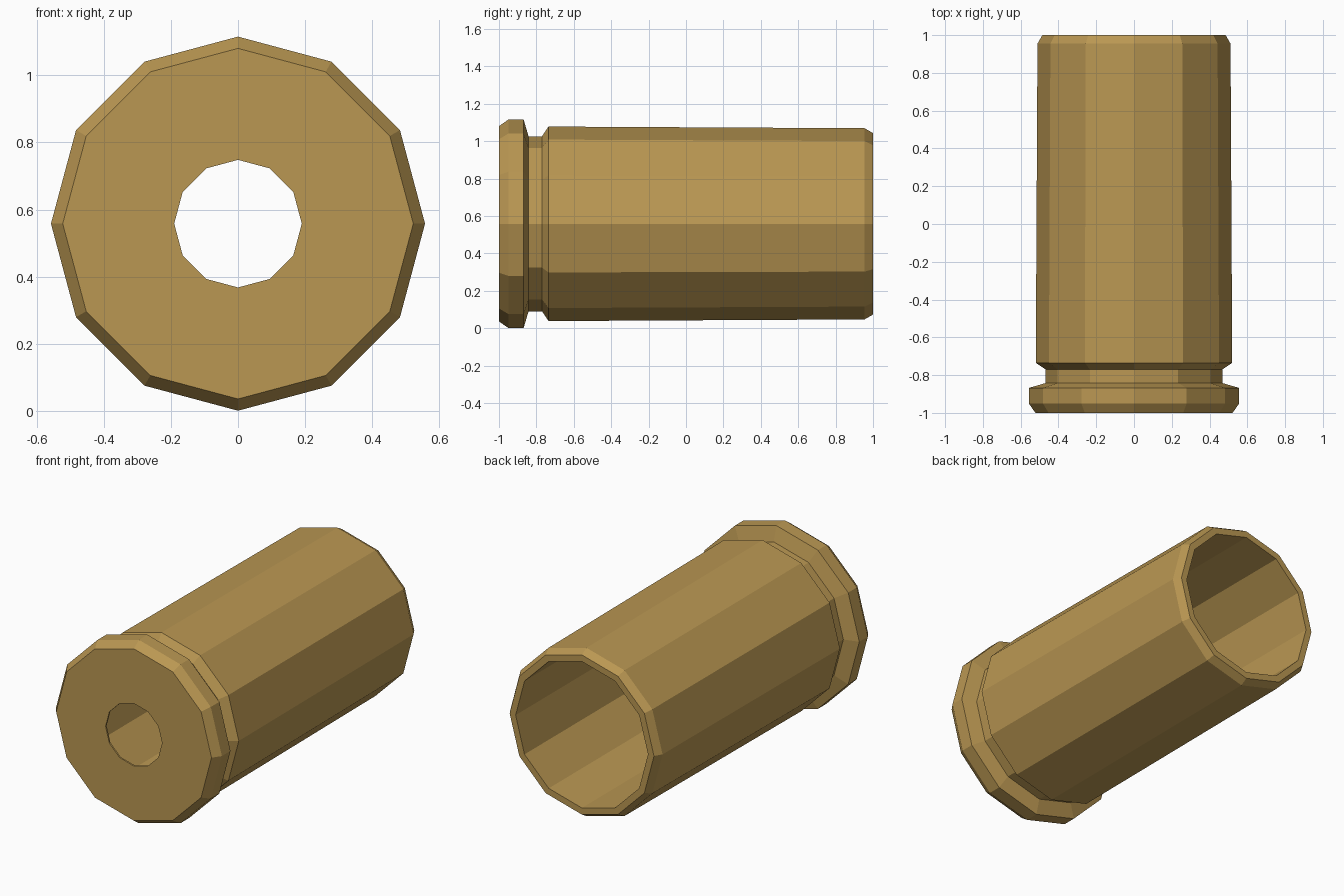
import bpy, bmesh, math

if "Cube" in bpy.data.objects:
    bpy.data.objects.remove(bpy.data.objects["Cube"])

SIDES = 12
CENTRE_Z = 0.558

# One flat brass colour
brass = bpy.data.materials.new("brass")
brass.diffuse_color = (0.49, 0.31, 0.085, 1)
brass.use_nodes = True
brass.node_tree.nodes["Principled BSDF"].inputs["Base Color"].default_value = brass.diffuse_color


def lathe(name, profile):
    """Spin (y, radius) points around the y axis into flat-sided rings."""
    bm = bmesh.new()
    rings = []
    for y, r in profile:
        rings.append([bm.verts.new((r * math.sin(2 * math.pi * i / SIDES), y,
                                    CENTRE_Z + r * math.cos(2 * math.pi * i / SIDES)))
                      for i in range(SIDES)])
    n = len(rings)
    for k in range(n):
        a, b = rings[k], rings[(k + 1) % n]
        for i in range(SIDES):
            j = (i + 1) % SIDES
            bm.faces.new((a[i], a[j], b[j], b[i]))
    bmesh.ops.recalc_face_normals(bm, faces=bm.faces)
    mesh = bpy.data.meshes.new(name)
    bm.to_mesh(mesh)
    bm.free()
    mesh.materials.append(brass)
    obj = bpy.data.objects.new(name, mesh)
    bpy.context.collection.objects.link(obj)
    return obj


# Hollow casing: base hole, bevelled rim, groove, tapered body, mouth, bore
lathe("casing", [
    (-1.0, 0.19), (-1.0, 0.522),                    # base plate
    (-0.95, 0.557), (-0.868, 0.557),                # rim
    (-0.842, 0.468), (-0.77, 0.468),                # groove
    (-0.735, 0.52), (0.955, 0.511), (1.0, 0.485),   # body and bevel
    (1.0, 0.445), (-0.99, 0.445),                   # mouth and bore
    (-0.99, 0.19),                                  # inner floor
])
